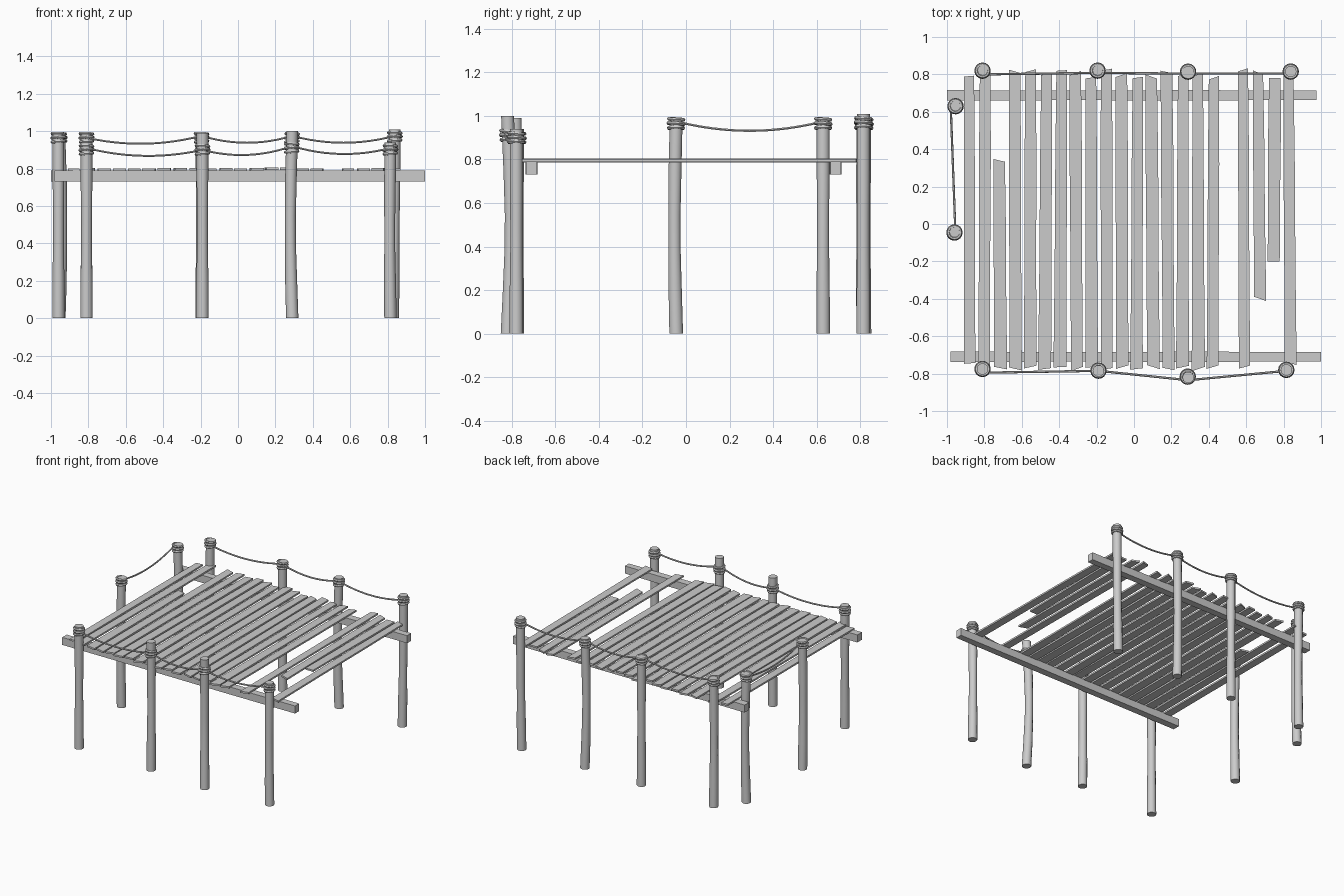
import bpy, bmesh, math, random
from mathutils import Vector

random.seed(4)
cube = bpy.data.objects.get("Cube")
if cube:
    bpy.data.objects.remove(cube)

wood = bpy.data.materials.new("weathered grey wood")
GREY = (0.6, 0.6, 0.6, 1)
wood.diffuse_color = GREY
wood.use_nodes = True
wood.node_tree.nodes["Principled BSDF"].inputs["Base Color"].default_value = GREY


def finish(bm, name):
    bmesh.ops.recalc_face_normals(bm, faces=bm.faces)
    mesh = bpy.data.meshes.new(name)
    bm.to_mesh(mesh)
    bm.free()
    mesh.materials.append(wood)
    obj = bpy.data.objects.new(name, mesh)
    bpy.context.collection.objects.link(obj)
    return obj


def smooth(obj):
    for o in bpy.context.selected_objects:
        o.select_set(False)
    obj.select_set(True)
    bpy.context.view_layer.objects.active = obj
    bpy.ops.object.shade_smooth_by_angle(angle=math.radians(40))


def loft(name, loops):
    """Skin a row of equal-sized closed loops and cap both ends."""
    bm = bmesh.new()
    rings = [[bm.verts.new(p) for p in loop] for loop in loops]
    n = len(rings[0])
    for a, b in zip(rings, rings[1:]):
        for i in range(n):
            j = (i + 1) % n
            bm.faces.new((a[i], a[j], b[j], b[i]))
    bm.faces.new(rings[0])
    bm.faces.new(rings[-1])
    return finish(bm, name)


def circle(center, u, v, r, n):
    return [center + (u * math.cos(t) + v * math.sin(t)) * r
            for t in (2 * math.pi * i / n for i in range(n))]


X, Y, Z = Vector((1, 0, 0)), Vector((0, 1, 0)), Vector((0, 0, 1))


def post(name, x, y, top, wrap, bend=(0, 0), lean=(0, 0)):
    """Slightly crooked pole with three rope coils around it."""
    def axis(z):
        f = z / top
        k = math.sin(math.pi * f)
        return Vector((x + bend[0] * k + lean[0] * (1 - f),
                       y + bend[1] * k + lean[1] * (1 - f), z))
    heights = [0, 0.2 * top, 0.4 * top, 0.55 * top, 0.75 * top, top]
    radii = [0.033, 0.032, 0.029, 0.029, 0.031, 0.031]
    smooth(loft(name, [circle(axis(z), X, Y, r, 10)
                       for z, r in zip(heights, radii)]))
    for k in range(3):
        bm = bmesh.new()
        c = axis(wrap + (k - 1) * 0.02)
        rows = []
        for i in range(16):
            t = 2 * math.pi * i / 16
            out = X * math.cos(t) + Y * math.sin(t)
            mid = c + out * (0.033 + 0.002 * (k % 2)) + Z * 0.003 * math.cos(t + k)
            rows.append([bm.verts.new(p) for p in circle(mid, out, Z, 0.009, 6)])
        for i in range(16):
            a, b = rows[i], rows[(i + 1) % 16]
            for j in range(6):
                bm.faces.new((a[j], a[(j + 1) % 6], b[(j + 1) % 6], b[j]))
        smooth(finish(bm, f"{name}_coil_{k + 1}"))


def rope(name, a, b, sag):
    """Hanging rope between two points."""
    a, b = Vector(a), Vector(b)
    side = (b - a).cross(Z).normalized()
    loops = []
    for i in range(13):
        f = i / 12
        p = a.lerp(b, f) - Z * sag * 4 * f * (1 - f)
        loops.append(circle(p, side, Z, 0.006, 6))
    smooth(loft(name, loops))


def board(name, start, end, z0, z1, w0, w1, skew=0.0):
    """Plank with slanted ends and a worn, tapering width."""
    s, e = Vector(start), Vector(end)
    d = (e - s).normalized()
    n = Vector((d.y, -d.x))
    loops = []
    for f, w in ((0, w0), (0.35, (w0 + w1) / 2 - 0.003), (0.7, w1), (1, w1 - 0.006)):
        p = s.lerp(e, f)
        slant = d * (skew if f in (0, 1) else 0)
        l, r = p - n * w / 2 + slant, p + n * w / 2 - slant
        loops.append([(l.x, l.y, z0), (r.x, r.y, z0), (r.x, r.y, z1), (l.x, l.y, z1)])
    loft(name, loops)


# Posts: name, x, y, top, coil height, bend, lean
post("front_post_1", -0.81, -0.775, 0.94, 0.9)
post("front_post_2", -0.19, -0.785, 0.99, 0.9, (0, 0.004))
post("front_post_3", 0.29, -0.82, 1.0, 0.91, (-0.01, 0.015))
post("front_post_4", 0.815, -0.78, 0.94, 0.9, (-0.004, 0))
post("back_post_1", -0.81, 0.82, 0.99, 0.965, (0, -0.005))
post("back_post_2", -0.195, 0.82, 0.99, 0.965)
post("back_post_3", 0.29, 0.815, 1.0, 0.965, (-0.01, -0.005))
post("back_post_4", 0.838, 0.815, 1.01, 0.97, (0.002, 0), (-0.01, 0))
post("side_post_1", -0.955, 0.63, 0.99, 0.965, (0.012, 0))
post("side_post_2", -0.96, -0.045, 0.99, 0.965, (0, -0.008))

# Ropes sagging from post to post
front = [(-0.81, -0.795, 0.91), (-0.19, -0.785, 0.9), (0.29, -0.835, 0.92), (0.815, -0.785, 0.91)]
back = [(-0.81, 0.8, 0.965), (-0.195, 0.808, 0.975), (0.29, 0.804, 0.975), (0.838, 0.804, 0.975)]
for label, pts in (("front", front), ("back", back)):
    for i, (a, b) in enumerate(zip(pts, pts[1:])):
        rope(f"{label}_rope_{i + 1}", a, b, 0.037)
rope("side_rope", (-0.98, 0.63, 0.975), (-0.955, -0.045, 0.975), 0.043)

# Long support beams
board("front_beam", (-0.98, -0.71), (1.0, -0.71), 0.732, 0.79, 0.055, 0.055)
board("back_beam", (-1.0, 0.688), (0.975, 0.688), 0.732, 0.79, 0.055, 0.055)

# Deck planks: whole ones in an even row, with one missing and three broken
PITCH = 0.0815
broken = {2: (-0.77, 0.34), 19: (-0.4, 0.81), 20: (-0.2, 0.78)}
for i in range(22):
    if i == 17:
        continue
    x = -0.88 + PITCH * i
    lo, hi = broken.get(i, (-0.765 - 0.01 * (i % 2), 0.79 + random.uniform(-0.01, 0.035)))
    if i in (0, 21):
        lo = -0.745
    z = 0.788 + random.uniform(-0.002, 0.004)
    tilt = random.uniform(-0.006, 0.006)
    board(f"plank_{i + 1}", (x - tilt, lo), (x + tilt, hi), z, z + 0.013,
          random.uniform(0.06, 0.072), random.uniform(0.058, 0.068),
          random.uniform(-0.012, 0.012))
